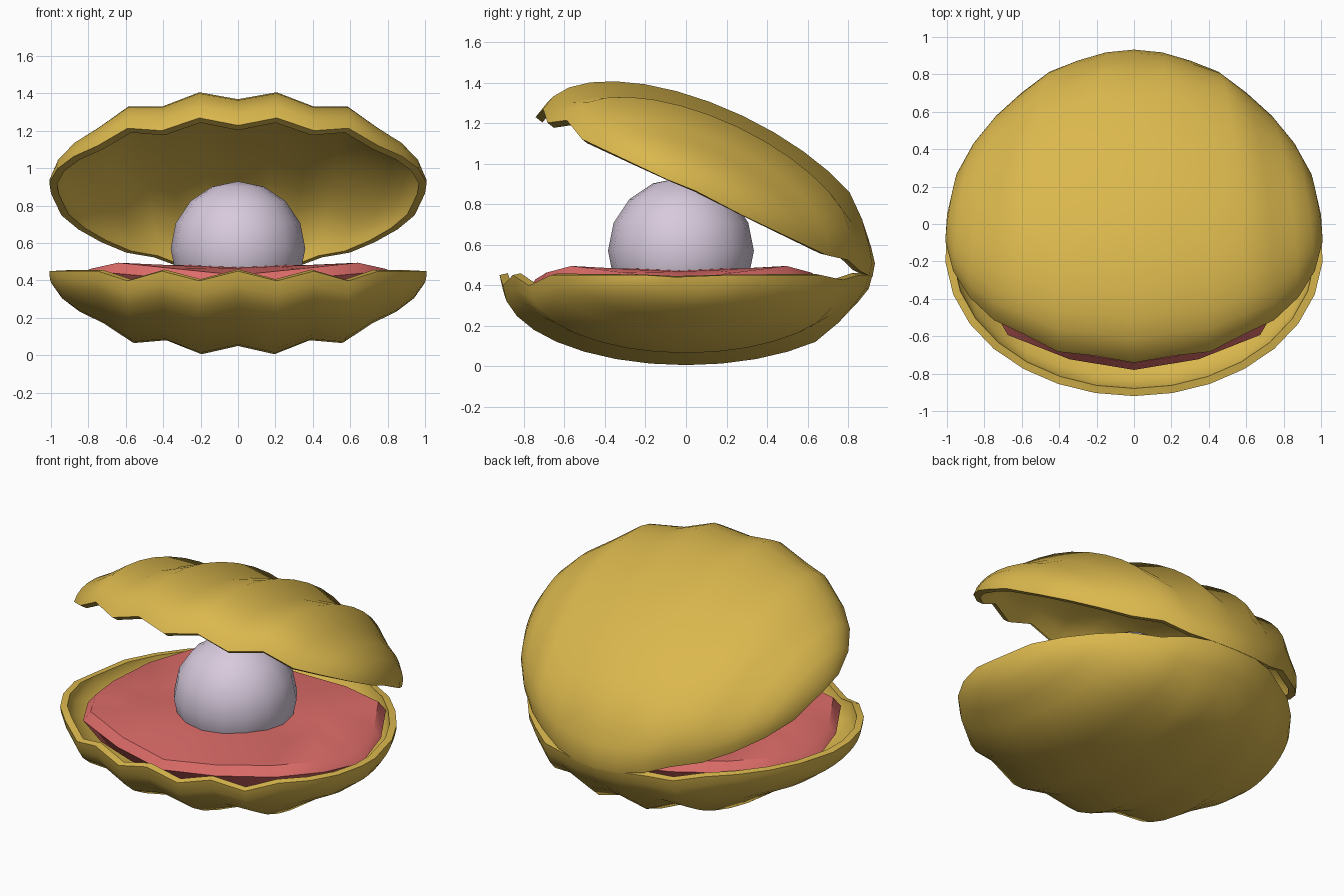
import bpy, bmesh, math
from mathutils import Matrix, Vector

if "Cube" in bpy.data.objects:
    bpy.data.objects.remove(bpy.data.objects["Cube"])


def material(name, rgb):
    m = bpy.data.materials.new(name)
    m.diffuse_color = (*rgb, 1)
    m.use_nodes = True
    m.node_tree.nodes["Principled BSDF"].inputs["Base Color"].default_value = m.diffuse_color
    return m


GOLD = material("gold shell", (0.71, 0.48, 0.075))
FLESH = material("coral flesh", (0.72, 0.15, 0.14))
PEARL = material("pale lilac pearl", (0.68, 0.59, 0.72))


def finish(bm, name, mat, angle, thickness=0):
    me = bpy.data.meshes.new(name)
    bm.to_mesh(me)
    bm.free()
    ob = bpy.data.objects.new(name, me)
    bpy.context.collection.objects.link(ob)
    me.materials.append(mat)
    bpy.ops.object.select_all(action='DESELECT')
    ob.select_set(True)
    bpy.context.view_layer.objects.active = ob
    if thickness:
        mod = ob.modifiers.new("thickness", 'SOLIDIFY')
        mod.thickness = thickness
        mod.offset = -1
        bpy.ops.object.modifier_apply(modifier=mod.name)
    bpy.ops.object.shade_smooth_by_angle(angle=math.radians(angle))
    return ob


def smooth(a, b, v):
    t = min(1, max(0, (v - a) / (b - a)))
    return t * t * (3 - 2 * t)


# Shell valve: half ellipsoid with poles at the sides, ribs fanning from the back
RIM, HALF, STEPS = 0.45, 0.92, 16


def shell_point(k, j):
    lon, th = math.radians(11.25 * k), math.pi * j / STEPS
    c = math.cos(lon)
    u = -math.cos(th) * c ** 0.93
    x = math.sin(lon) * (1 - 0.15 * u - 0.09 * u * u)
    back = smooth(0.7, 0.97, u)
    depth = 0.4 * math.sin(th) * c * (1 - 0.15 * back)
    if abs(k) in (1, 3):
        depth += 0.052 * (1 - back)
    return Vector((x, HALF * u, RIM - depth))


def valve(name, upper):
    bm = bmesh.new()
    rows = [[bm.verts.new(shell_point(k, j)) for j in range(STEPS + 1)] for k in range(-7, 8)]
    for a, b in zip(rows, rows[1:]):
        for j in range(STEPS):
            bm.faces.new((a[j], a[j + 1], b[j + 1], b[j]))
    for row, x in ((rows[0], -1), (rows[-1], 1)):
        pole = bm.verts.new((x, -0.05, RIM - 0.01))
        for j in range(STEPS):
            tri = (row[j], row[j + 1], pole)
            bm.faces.new(tri if x > 0 else tri[::-1])
    if upper:
        hinge = Vector((0, HALF, RIM - 0.01))
        m = (Matrix.Translation(hinge) @ Matrix.Rotation(math.radians(-25.4), 4, 'X')
             @ Matrix.Diagonal((1, 1, -1, 1)) @ Matrix.Translation((0, -HALF, -RIM)))
        bm.transform(m)
    bm.normal_update()
    facing = sum(f.normal.z * f.calc_area() for f in bm.faces)
    if (facing > 0) != upper:
        bmesh.ops.reverse_faces(bm, faces=bm.faces[:])
    return finish(bm, name, GOLD, 50, 0.042)


valve("lower_shell", False)
valve("upper_shell", True)

# Flesh: wavy pillow lying in the lower shell
bm = bmesh.new()
N = 16
rings = []
for s, base, wave in ((0.88, 0.30, 0.0), (1.0, 0.41, 0.03), (0.95, 0.462, 0.033), (0.6, 0.475, 0.008)):
    ring = []
    for i in range(N):
        a = 2 * math.pi * i / N
        x, y = 0.90 * math.cos(a), 0.745 * math.sin(a)
        if i % 4 == 2:
            x, y = x * 1.06, y * 1.06
        ring.append(bm.verts.new((x * s, y * s - 0.035, base - wave * math.cos(4 * a))))
    rings.append(ring)
for a, b in zip(rings, rings[1:]):
    for i in range(N):
        n = (i + 1) % N
        bm.faces.new((a[i], a[n], b[n], b[i]))
top = bm.verts.new((0, -0.035, 0.48))
for i in range(N):
    bm.faces.new((rings[-1][i], rings[-1][(i + 1) % N], top))
bm.faces.new(rings[0][::-1])
finish(bm, "flesh", FLESH, 45)

# Pearl
bm = bmesh.new()
bmesh.ops.create_uvsphere(bm, u_segments=16, v_segments=8, radius=0.36,
                          matrix=Matrix.Translation((0, -0.025, 0.57)))
finish(bm, "pearl", PEARL, 60)
